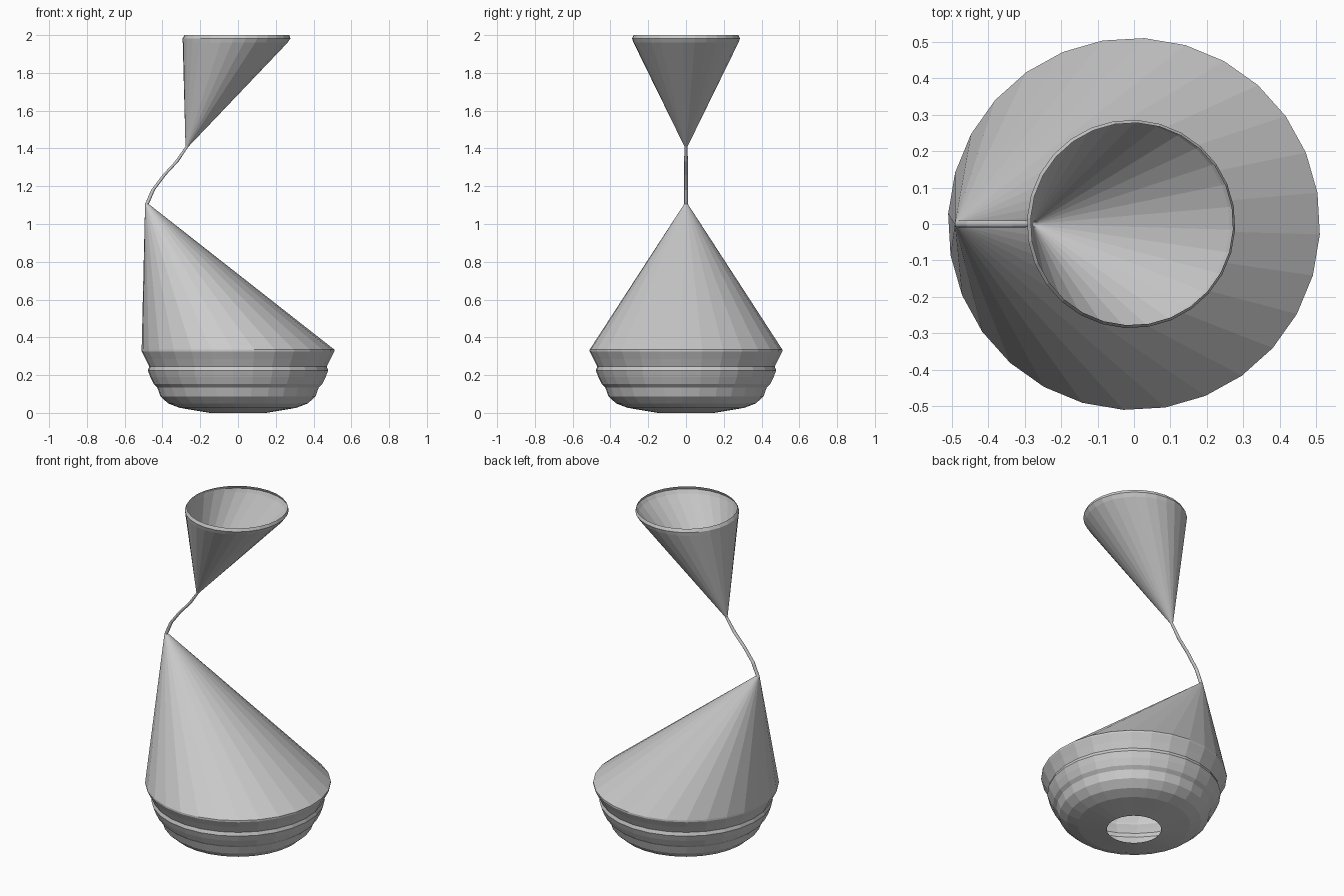
import bpy
import bmesh
import math

if "Cube" in bpy.data.objects:
    bpy.data.objects.remove(bpy.data.objects["Cube"])

SIDES = 28
TURN = math.radians(-3.2)


def loft(name, rings):
    """Open flat-shaded shell through horizontal rings (centre x, z, radius)."""
    bm = bmesh.new()
    loops = []
    for cx, z, r in rings:
        loops.append([bm.verts.new((cx + r * math.cos(TURN + math.tau * i / SIDES),
                                    r * math.sin(TURN + math.tau * i / SIDES), z))
                      for i in range(SIDES)])
    for a, b in zip(loops, loops[1:]):
        for i in range(SIDES):
            j = (i + 1) % SIDES
            bm.faces.new((a[i], a[j], b[j], b[i]))
    me = bpy.data.meshes.new(name)
    bm.to_mesh(me)
    bm.free()
    ob = bpy.data.objects.new(name, me)
    bpy.context.collection.objects.link(ob)
    return ob


# Stepped bowl with an open hole underneath
bowl = [(0.15, 0.0), (0.31, 0.027), (0.37, 0.05), (0.412, 0.088), (0.428, 0.135),
        (0.447, 0.152), (0.465, 0.19), (0.478, 0.225), (0.471, 0.245),
        (0.49, 0.285), (0.511, 0.325), (0.511, 0.335)]
loft("bowl", [(0, z, r) for r, z in bowl])

# Skewed cone leaning to the left
loft("lower_cone", [(0, 0.335, 0.511), (-0.482, 1.105, 0.010)])

# Thin bent neck
loft("neck", [(-0.482, 1.105, 0.010), (-0.45, 1.18, 0.010), (-0.39, 1.26, 0.010),
              (-0.325, 1.33, 0.010), (-0.27, 1.41, 0.008)])

# Skewed open funnel
loft("funnel", [(-0.27, 1.41, 0.008), (-0.015, 1.96, 0.278)])

# Slightly bulging rim
loft("funnel_rim", [(-0.015, 1.96, 0.278), (-0.008, 1.982, 0.286), (-0.006, 2.0, 0.278)])
